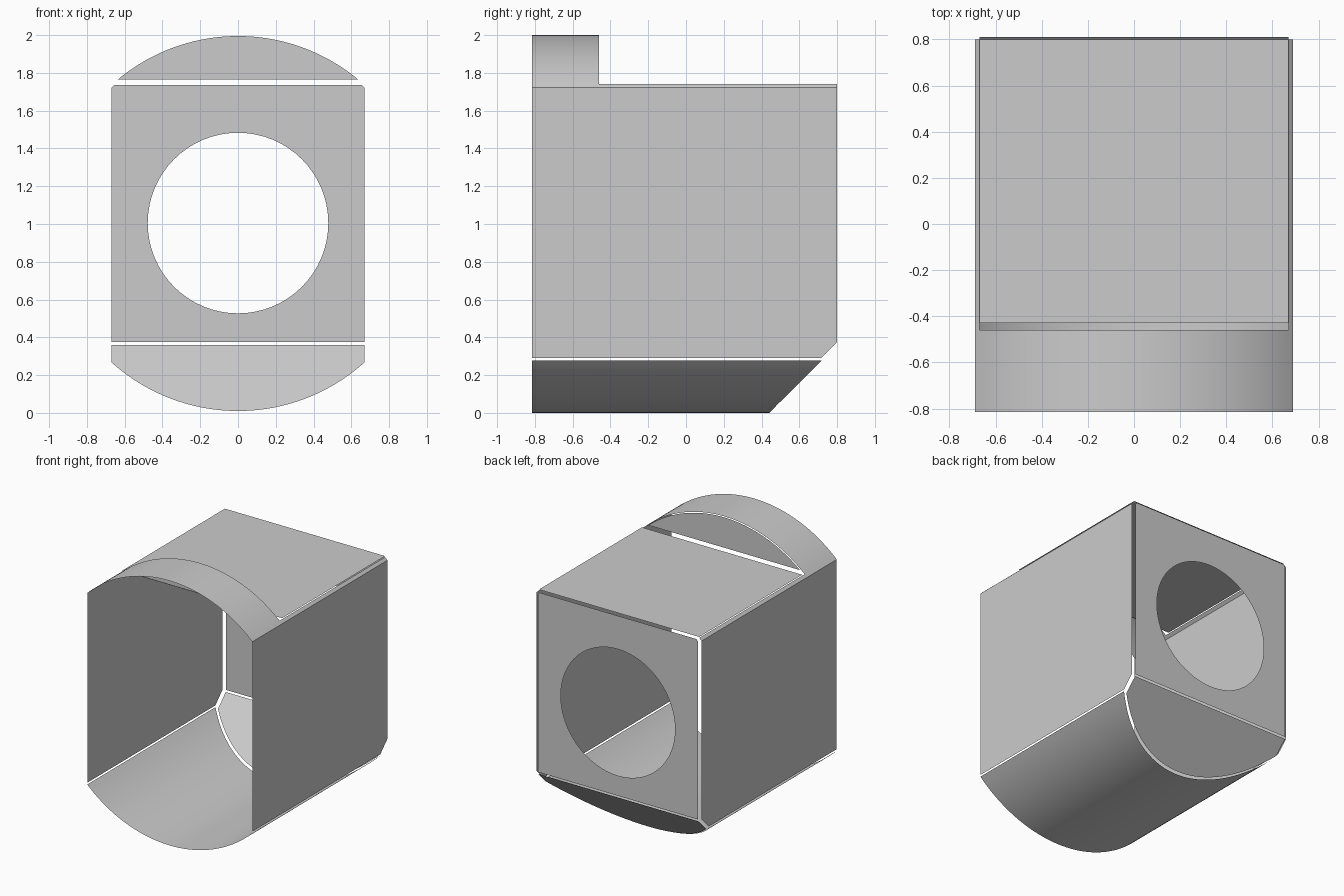
import bpy, bmesh, math
from mathutils import Vector

cube = bpy.data.objects.get("Cube")
if cube:
    bpy.data.objects.remove(cube, do_unlink=True)

GREY = (0.6, 0.6, 0.6, 1.0)
metal = bpy.data.materials.new("light grey")
metal.use_nodes = True
metal.diffuse_color = GREY
metal.node_tree.nodes["Principled BSDF"].inputs["Base Color"].default_value = GREY

W, INNER = 0.69, 0.67          # half widths of the shell and of the flat panels
FRONT, BACK, STEP = -0.815, 0.8, -0.46
MID = 1.0                      # height of the arc centres, radius 1


def add_object(name, bm):
    bmesh.ops.remove_doubles(bm, verts=bm.verts, dist=0.0005)
    mesh = bpy.data.meshes.new(name)
    bm.to_mesh(mesh)
    bm.free()
    mesh.materials.append(metal)
    obj = bpy.data.objects.new(name, mesh)
    bpy.context.collection.objects.link(obj)
    bpy.ops.object.select_all(action='DESELECT')
    obj.select_set(True)
    bpy.context.view_layer.objects.active = obj
    bpy.ops.object.shade_smooth_by_angle(angle=math.radians(30))
    return obj


def add_face(bm, points, outward):
    face = bm.faces.new([bm.verts.new(p) for p in points])
    face.normal_update()
    if face.normal.dot(Vector(outward)) < 0:
        face.normal_flip()


def arc(half, radius=1.0, steps=40, sign=1, centre=MID):
    """Points (x, z) of an arc from -half to half, above or below the centre."""
    a = math.asin(half / radius)
    angles = [a * (2 * i / steps - 1) for i in range(steps + 1)]
    return [(radius * math.sin(t), centre + sign * radius * math.cos(t)) for t in angles]


def sweep(bm, profile, y0, y1):
    """Strip of quads along y, facing away from the arc centre."""
    for (xa, za), (xb, zb) in zip(profile, profile[1:]):
        add_face(bm, [(xa, y0, za), (xb, y0, zb), (xb, y1, zb), (xa, y1, za)],
                 (xa + xb, 0, za + zb - 2 * MID))


# Shell: front hood, shoulder strips and both side walls
bm = bmesh.new()
hood = arc(INNER)
edge_z = MID + math.sqrt(1 - W * W)
shoulders = ([(-W, edge_z), hood[0]], [hood[-1], (W, edge_z)])
sweep(bm, hood, FRONT, STEP)
for strip in shoulders:
    sweep(bm, strip, FRONT, STEP)
    sweep(bm, strip, STEP, BACK)
for side in (-1, 1):
    wall = [(FRONT, 0.29), (0.715, 0.29), (BACK, 0.375), (BACK, edge_z),
            (STEP, edge_z), (FRONT, edge_z)]
    add_face(bm, [(side * W, y, z) for y, z in wall], (side, 0, 0))
add_object("side_walls_and_hood", bm)

# Curved floor with its back end cut at 45 degrees
bm = bmesh.new()
floor = arc(W, sign=-1)
for (xa, za), (xb, zb) in zip(floor, floor[1:]):
    add_face(bm, [(xa, FRONT, za), (xb, FRONT, zb), (xb, 0.44 + zb, zb), (xa, 0.44 + za, za)],
             (0, 0, -1))
add_object("curved_floor", bm)

# Flat top plate
bm = bmesh.new()
add_face(bm, [(-INNER, -0.43, 1.75), (INNER, -0.43, 1.75),
              (INNER, BACK, 1.75), (-INNER, BACK, 1.75)], (0, 0, 1))
add_object("top_plate", bm)

# Upright plate closing the back of the hood
bm = bmesh.new()
add_face(bm, [(x, -0.455, z) for x, z in arc(0.635, radius=0.995)], (0, 1, 0))
add_object("hood_back_plate", bm)

# Sloped plate closing the back of the floor
bm = bmesh.new()
lens = arc(INNER, sign=-1, centre=MID + 0.01) + [(INNER, 0.36), (-INNER, 0.36)]
add_face(bm, [(x, z + 0.45, z) for x, z in lens], (0, 1, -1))
add_object("sloped_back_plate", bm)

# Back panel with clipped top corners and a round opening
bm = bmesh.new()
clip = 0.015
outline = [(-INNER, 0.375), (INNER, 0.375), (INNER, 1.735 - clip), (INNER - clip, 1.735),
           (clip - INNER, 1.735), (-INNER, 1.735 - clip)]
turns = [math.tau * i / 64 for i in range(64)]
hole = [(0.478 * math.cos(t), 1.005 + 0.478 * math.sin(t)) for t in turns]
for loop in (outline, hole):
    verts = [bm.verts.new((x, 0.813, z)) for x, z in loop]
    for i, v in enumerate(verts):
        bm.edges.new((verts[i - 1], v))
bmesh.ops.triangle_fill(bm, edges=bm.edges[:], use_beauty=True, normal=(0, 1, 0))
for f in bm.faces:
    f.normal_update()
    if f.normal.y < 0:
        f.normal_flip()
add_object("back_panel", bm)
